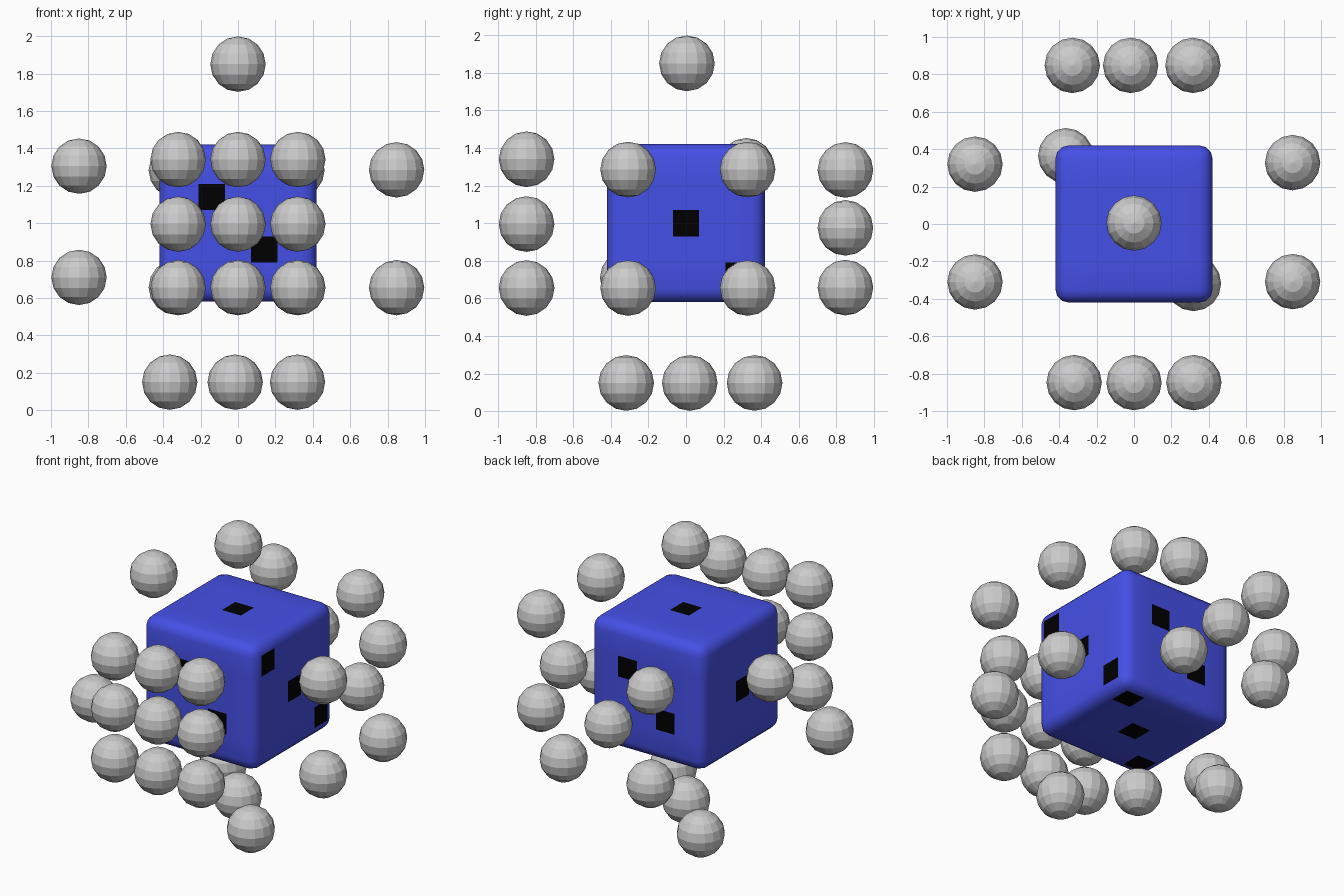
import bpy, bmesh
from mathutils import Vector

if "Cube" in bpy.data.objects:
    bpy.data.objects.remove(bpy.data.objects["Cube"])

CENTER = Vector((0, 0, 1))
HALF = 0.42
R = 0.148


def material(name, color):
    m = bpy.data.materials.new(name)
    m.diffuse_color = color
    m.use_nodes = True
    m.node_tree.nodes["Principled BSDF"].inputs["Base Color"].default_value = m.diffuse_color
    return m


# Marked squares: (axis, side, list of centres on the remaining two axes)
PIPS = [
    (0, 1, [(-.28, .28), (0, 0), (.28, -.28)]),   # right
    (0, -1, [(0, 0)]),                            # left
    (1, -1, [(-.14, .14), (.14, -.14)]),          # front
    (1, 1, [(.14, .14), (-.14, -.14)]),           # back
    (2, 1, [(0, 0)]),                             # top
    (2, -1, [(.28, .28), (0, 0), (-.28, -.28)]),  # bottom
]


def is_pip(face):
    c, n = face.calc_center_median(), face.normal
    for axis, side, spots in PIPS:
        if n[axis] * side > 0.99:
            u, v = [c[i] for i in range(3) if i != axis]
            return any(abs(u - a) < .06 and abs(v - b) < .06 for a, b in spots)
    return False


# Rounded cube, cut into a grid so single squares can be painted
bm = bmesh.new()
bmesh.ops.create_cube(bm, size=2 * HALF)
bmesh.ops.bevel(bm, geom=bm.edges[:], offset=0.07, segments=3, profile=0.5,
                affect='EDGES', clamp_overlap=True)
for axis in range(3):
    normal = Vector((0, 0, 0))
    normal[axis] = 1
    for d in (-.21, -.07, .07, .21):
        bmesh.ops.bisect_plane(bm, geom=bm.verts[:] + bm.edges[:] + bm.faces[:],
                               plane_co=normal * d, plane_no=normal)
bm.normal_update()
for f in bm.faces:
    f.smooth = True
    f.material_index = 1 if is_pip(f) else 0
mesh = bpy.data.meshes.new("cube_body")
bm.to_mesh(mesh)
bm.free()
mesh.materials.append(material("blue", (0.06, 0.08, 0.8, 1)))
mesh.materials.append(material("black", (0, 0, 0, 1)))
cube = bpy.data.objects.new("cube_body", mesh)
cube.location = CENTER
bpy.context.collection.objects.link(cube)

# Low-poly balls floating off each face
bm = bmesh.new()
bmesh.ops.create_uvsphere(bm, u_segments=16, v_segments=8, radius=R)
ball_mesh = bpy.data.meshes.new("ball")
bm.to_mesh(ball_mesh)
bm.free()

BALLS = {
    "top": [(0, .005, 1.85)],
    "bottom": [(-.365, .365, .15), (-.015, .02, .15), (.318, -.318, .15)],
    "left": [(-.85, .32, 1.305), (-.85, -.31, .71)],
    "right": [(.848, y, z) for y in (-.308, .328) for z in (.655, 1.285)],
    "back": [(x, .848, z) for x in (-.33, .315) for z in (.657, 1.283)]
            + [(-.018, .848, .975)],
    "front": [(x, -.848, z) for x in (-.32, 0, .32) for z in (.655, .995, 1.34)],
}
for side, spots in BALLS.items():
    for i, p in enumerate(spots):
        ball = bpy.data.objects.new(f"{side}_ball_{i + 1}", ball_mesh)
        ball.location = p
        bpy.context.collection.objects.link(ball)
